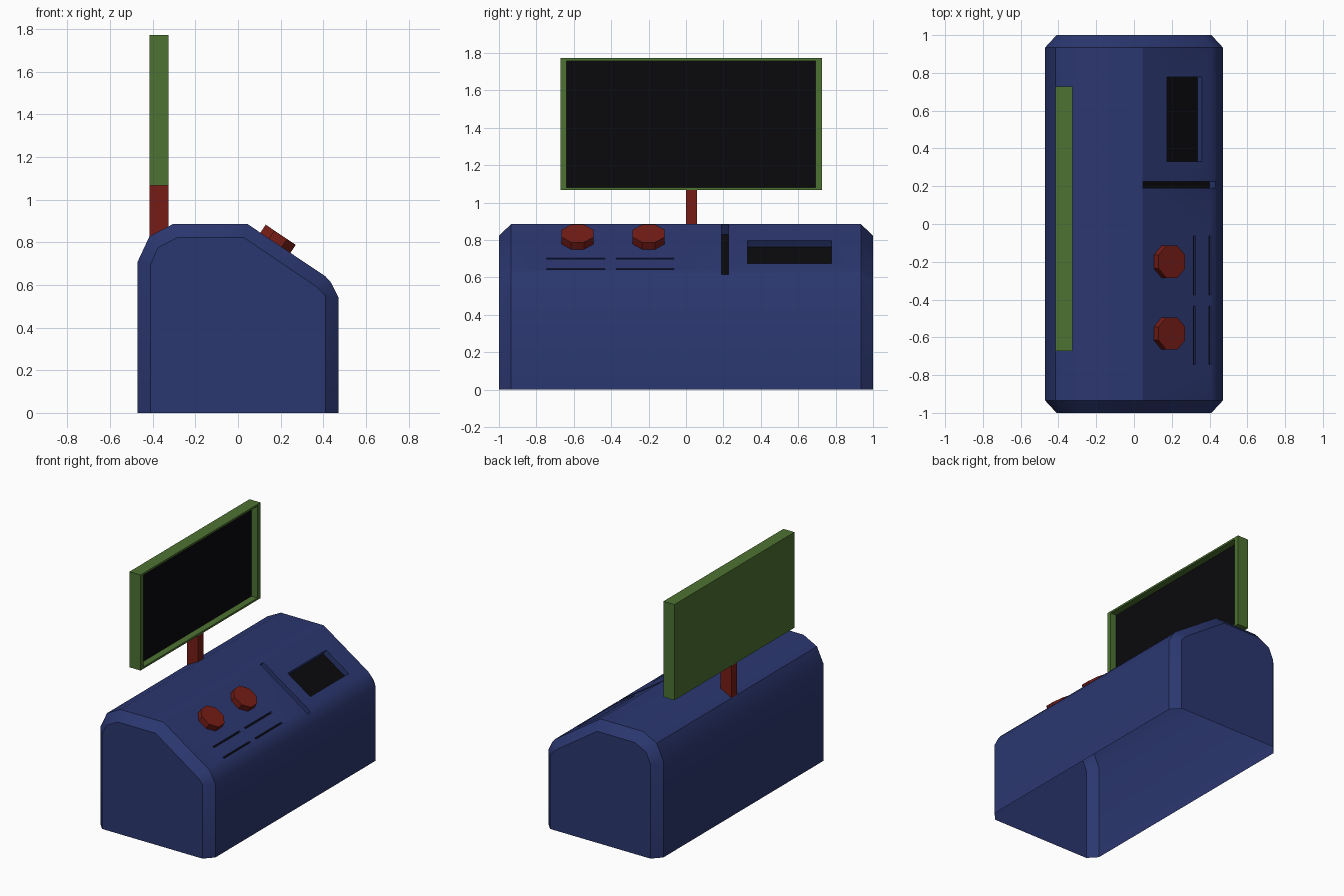
import bpy, bmesh, math
from mathutils import Vector, Matrix

if "Cube" in bpy.data.objects:
    bpy.data.objects.remove(bpy.data.objects["Cube"])


def material(name, rgb):
    m = bpy.data.materials.new(name)
    m.diffuse_color = (*rgb, 1)
    m.use_nodes = True
    m.node_tree.nodes["Principled BSDF"].inputs["Base Color"].default_value = m.diffuse_color
    return m


BLUE = material("blue", (0.024, 0.038, 0.16))
GREEN = material("green", (0.075, 0.17, 0.032))
RED = material("red", (0.18, 0.012, 0.008))
BLACK = material("black", (0.003, 0.003, 0.004))


def make_object(name, bm, *mats):
    me = bpy.data.meshes.new(name)
    bm.to_mesh(me)
    bm.free()
    ob = bpy.data.objects.new(name, me)
    bpy.context.collection.objects.link(ob)
    for m in mats:
        me.materials.append(m)
    return ob


def add_box(bm, lo, hi, frame=Matrix()):
    lo, hi = Vector(lo), Vector(hi)
    mat = frame @ Matrix.Translation((lo + hi) / 2) @ Matrix.Diagonal((*(hi - lo), 1))
    bmesh.ops.create_cube(bm, size=1, matrix=mat)


# Sloped panel frame: local x runs down the slope, y along the desk, z outwards
A, B = Vector((0.045, 0, 0.885)), Vector((0.41, 0, 0.64))
D = (B - A).normalized()
N = Vector((-D.z, 0, D.x))
SLOPE = Matrix.Translation(A) @ Matrix((D, (0, 1, 0), N)).transposed().to_4x4()

# Console body: cross-sections lofted, smaller at both ends
outer = [(-0.47, 0), (-0.47, 0.71), (-0.415, 0.828), (-0.305, 0.885), (0.045, 0.885),
         (0.41, 0.64), (0.435, 0.612), (0.47, 0.543), (0.47, 0)]
inner = [(-0.41, 0), (-0.41, 0.695), (-0.375, 0.775), (-0.283, 0.823), (0.026, 0.823),
         (0.366, 0.593), (0.383, 0.577), (0.41, 0.548), (0.41, 0)]
bm = bmesh.new()
rings = [[bm.verts.new((x, y, z)) for x, z in prof]
         for prof, y in ((inner, -1), (outer, -0.935), (outer, 0.935), (inner, 1))]
for r, s in zip(rings, rings[1:]):
    for i in range(len(r)):
        j = (i + 1) % len(r)
        bm.faces.new((r[i], r[j], s[j], s[i]))
bm.faces.new(rings[0])
bm.faces.new(rings[-1])
bmesh.ops.recalc_face_normals(bm, faces=bm.faces)
body = make_object("console_body", bm, BLUE, BLACK)

# Recesses cut in the panel: tray, card slot, four vent slits
bm = bmesh.new()
add_box(bm, (0.157, 0.33, -0.042), (0.379, 0.778, 0.1), SLOPE)
add_box(bm, (0.004, 0.19, -0.065), (0.47, 0.226, 0.1), SLOPE)
for s in (0.331, 0.431):
    for y in (-0.745, -0.375):
        add_box(bm, (s - 0.006, y, -0.015), (s + 0.006, y + 0.312, 0.1), SLOPE)
cutter = make_object("recess_cutter", bm, BLUE)
cutter.hide_render = True
mod = body.modifiers.new("recesses", 'BOOLEAN')
mod.operation, mod.solver, mod.object = 'DIFFERENCE', 'EXACT', cutter
bpy.context.view_layer.objects.active = body
body.select_set(True)
bpy.ops.object.modifier_apply(modifier=mod.name)
bpy.data.objects.remove(cutter)

# Black recess floors, open underside
bm = bmesh.new()
bm.from_mesh(body.data)
for f in bm.faces:
    depth = (f.calc_center_median() - A).dot(N)
    f.material_index = 1 if f.normal.dot(N) > 0.999 and depth < -0.01 else 0
floor = [f for f in bm.faces if f.normal.z < -0.99 and f.calc_center_median().z < 0.001]
bmesh.ops.delete(bm, geom=floor, context='FACES')
bm.to_mesh(body.data)
bm.free()
bpy.ops.object.shade_smooth_by_angle(angle=math.radians(30))

# Octagonal knobs standing on the slope
for name, y in (("knob_left", -0.58), ("knob_right", -0.2)):
    bm = bmesh.new()
    bmesh.ops.create_cone(bm, cap_ends=True, segments=8, radius1=0.092, radius2=0.092,
                          depth=0.055,
                          matrix=SLOPE @ Matrix.Translation((0.157, y, 0.0175))
                          @ Matrix.Rotation(math.pi / 8, 4, 'Z'))
    make_object(name, bm, RED)

# Monitor post
bm = bmesh.new()
add_box(bm, (-0.415, 0, 0.82), (-0.325, 0.06, 1.066))
make_object("monitor_post", bm, RED)

# Monitor: box with a recessed screen facing +x
X0, X1, DEEP = -0.415, -0.325, 0.05
bm = bmesh.new()
add_box(bm, (X0, -0.672, 1.066), (X1, 0.727, 1.772))
bm.normal_update()
front = max(bm.faces, key=lambda f: f.normal.x)
bmesh.ops.inset_region(bm, faces=[front], thickness=0.02)
for v in front.verts:
    v.co.y += 0.02 if v.co.y < 0 else -0.02
screen = bmesh.ops.extrude_discrete_faces(bm, faces=[front])["faces"][0]
screen.material_index = 1
for v in screen.verts:
    v.co.x -= DEEP
bmesh.ops.recalc_face_normals(bm, faces=bm.faces)
make_object("monitor", bm, GREEN, BLACK)
